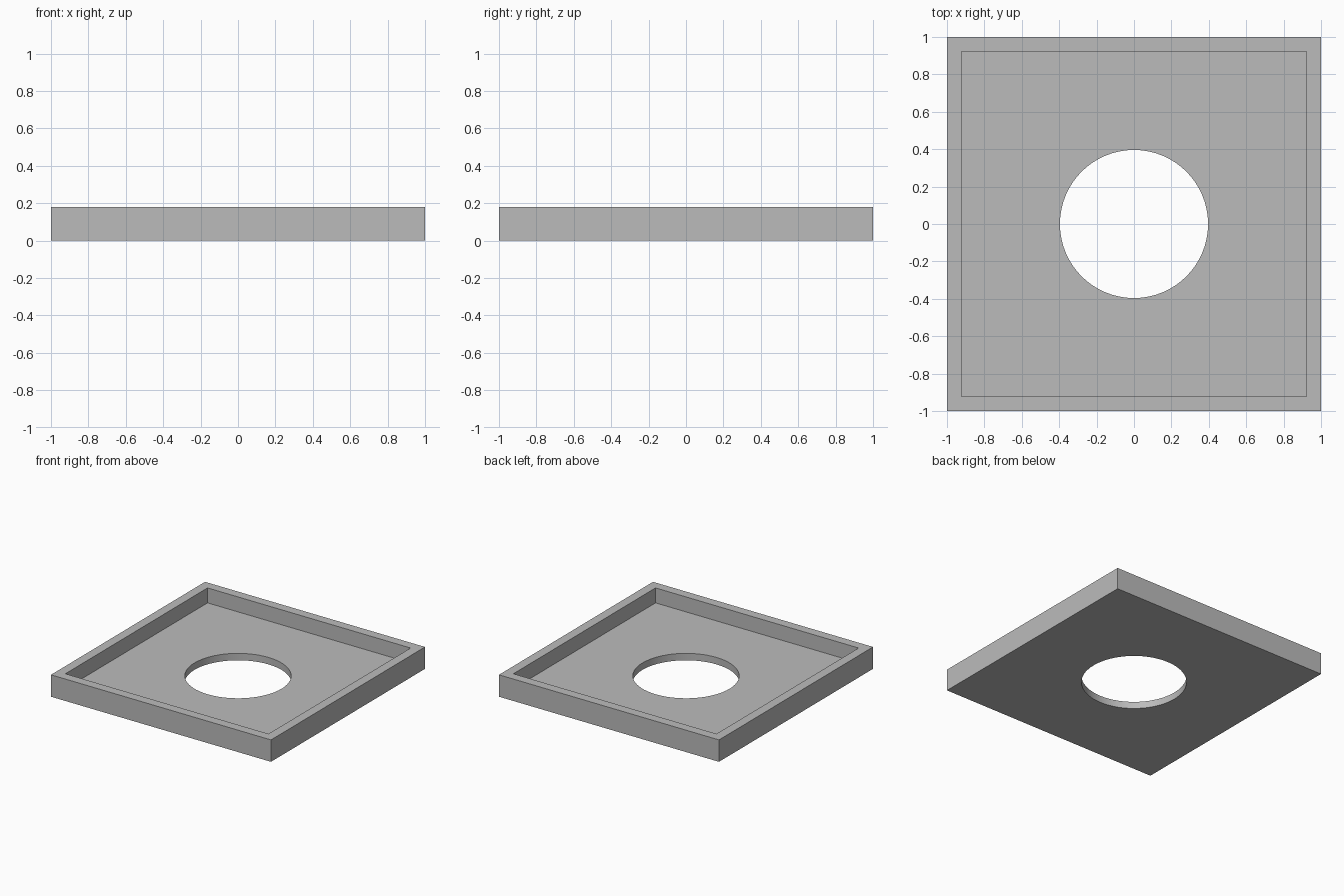
import bpy
import bmesh
import math

if "Cube" in bpy.data.objects:
    bpy.data.objects.remove(bpy.data.objects["Cube"], do_unlink=True)

HALF, INNER = 1.0, 0.923
HEIGHT, FLOOR = 0.18, 0.057
RADIUS, SIDES = 0.396, 64

# Single plain grey
grey = bpy.data.materials.new("plain grey")
grey.use_nodes = True
colour = (0.5, 0.5, 0.5, 1)
grey.diffuse_color = colour
grey.node_tree.nodes["Principled BSDF"].inputs["Base Color"].default_value = colour

bm = bmesh.new()


def square_point(i, half):
    """Project a ring direction onto a square of the given half width."""
    a = 2 * math.pi * i / SIDES
    c, s = math.cos(a), math.sin(a)
    k = half / max(abs(c), abs(s))
    return c * k, s * k


def ring(half, z):
    return [bm.verts.new((*square_point(i, half), z)) for i in range(SIDES)]


def hole_ring(z):
    return [bm.verts.new((RADIUS * math.cos(2 * math.pi * i / SIDES),
                          RADIUS * math.sin(2 * math.pi * i / SIDES), z))
            for i in range(SIDES)]


# Closed section: underside, outer wall, rim, inner wall, floor, hole wall
rings = [hole_ring(0), ring(HALF, 0), ring(HALF, HEIGHT),
         ring(INNER, HEIGHT), ring(INNER, FLOOR), hole_ring(FLOOR)]
for k, a in enumerate(rings):
    b = rings[(k + 1) % len(rings)]
    for i in range(SIDES):
        j = (i + 1) % SIDES
        bm.faces.new((a[i], a[j], b[j], b[i]))
bmesh.ops.recalc_face_normals(bm, faces=bm.faces)

# Merge the coplanar strips along straight walls and flat faces
bmesh.ops.dissolve_limit(bm, angle_limit=math.radians(1),
                         verts=bm.verts, edges=bm.edges)
bmesh.ops.triangulate(bm, faces=[f for f in bm.faces if len(f.verts) > 4])

mesh = bpy.data.meshes.new("square_tray")
bm.to_mesh(mesh)
bm.free()
mesh.materials.append(grey)
tray = bpy.data.objects.new("square_tray", mesh)
bpy.context.collection.objects.link(tray)

# Smooth round hole, crisp corners
bpy.ops.object.select_all(action="DESELECT")
tray.select_set(True)
bpy.context.view_layer.objects.active = tray
bpy.ops.object.shade_smooth_by_angle(angle=math.radians(30))
